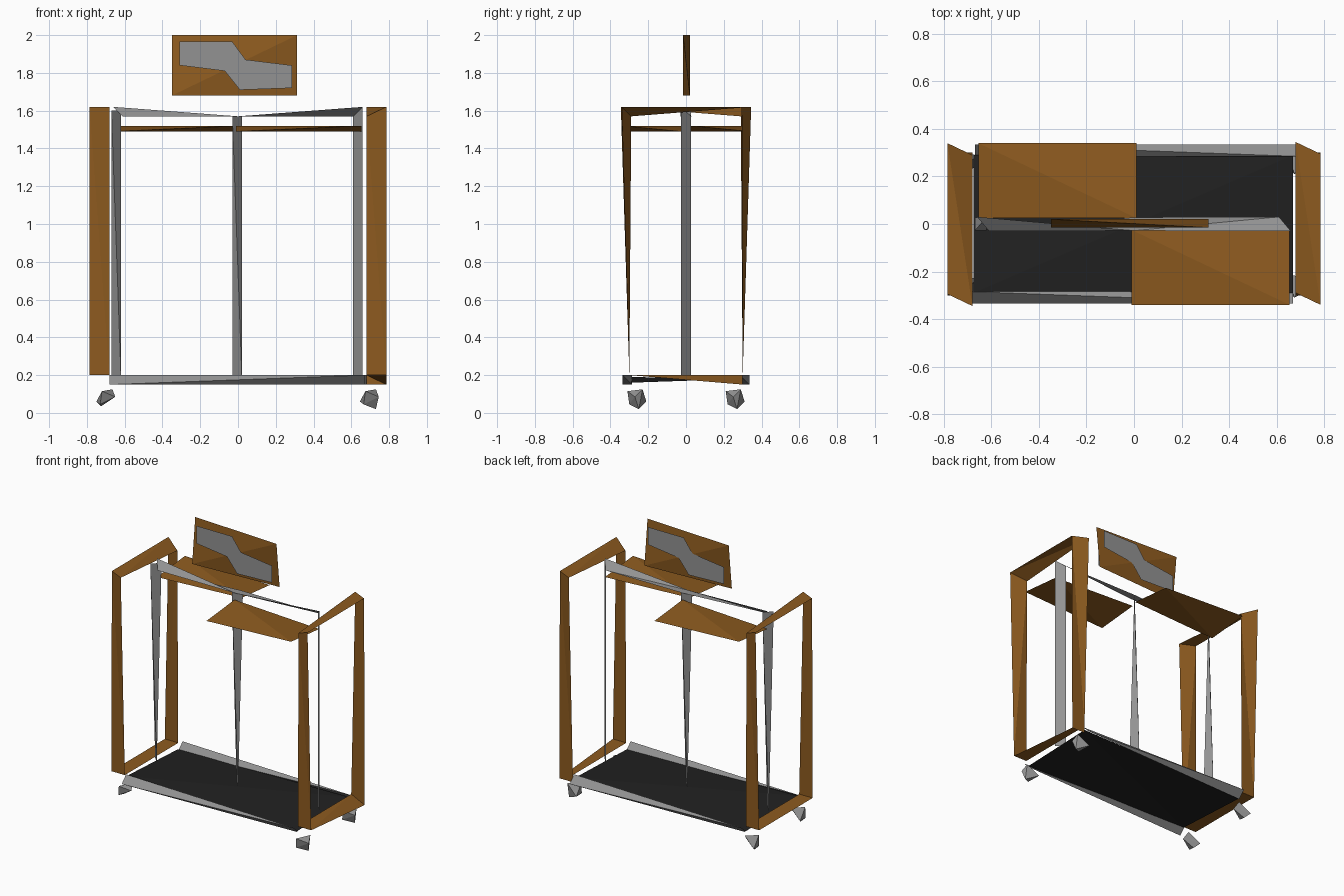
import bpy, bmesh

if "Cube" in bpy.data.objects:
    bpy.data.objects.remove(bpy.data.objects["Cube"])


def material(name, rgb):
    m = bpy.data.materials.new(name)
    m.diffuse_color = (*rgb, 1)
    m.use_nodes = True
    m.node_tree.nodes["Principled BSDF"].inputs["Base Color"].default_value = m.diffuse_color
    return m


WOOD = material("warm wood", (0.27, 0.105, 0.014))
STEEL = material("grey steel", (0.29, 0.29, 0.29))
BLACK = material("black board", (0.015, 0.015, 0.015))


def build(name, pts, faces, mat):
    me = bpy.data.meshes.new(name)
    me.from_pydata(pts, [], faces)
    me.materials.append(mat)
    ob = bpy.data.objects.new(name, me)
    bpy.context.collection.objects.link(ob)
    return ob


def wedge(name, a, b, c, d, mat):
    """Four-sided sliver whose end edges a-b and c-d are turned against each other."""
    bm = bmesh.new()
    v = [bm.verts.new(p) for p in (a, b, c, d)]
    for f in ((0, 1, 2), (0, 1, 3), (0, 2, 3), (1, 2, 3)):
        bm.faces.new([v[i] for i in f])
    bmesh.ops.recalc_face_normals(bm, faces=bm.faces)
    ob = build(name, [], [], mat)
    bm.to_mesh(ob.data)
    bm.free()
    return ob


def hull(name, pts, mat):
    bm = bmesh.new()
    for p in pts:
        bm.verts.new(p)
    bmesh.ops.convex_hull(bm, input=bm.verts)
    ob = build(name, [], [], mat)
    bm.to_mesh(ob.data)
    bm.free()


# Wooden side frames: s = 1 right, s = -1 left (half turn)
for s, side, low in ((1, "right", 0.15), (-1, "left", 0.20)):
    pts = [(0.68, -0.29, 1.57), (0.785, -0.34, 1.62),    # top, near end
           (0.68, 0.345, 1.62), (0.785, 0.295, 1.62),    # top, far end
           (0.68, -0.30, 0.20), (0.785, -0.30, 0.20),    # bottom, near end
           (0.68, 0.30, 0.20), (0.785, 0.30, low),       # bottom, far end
           (0.68, 0.30, low)]
    pts = [(s * x, s * y, z) for x, y, z in pts]
    faces = [(0, 1, 2), (1, 3, 2),       # top rail
             (0, 4, 5), (0, 5, 1),       # near upright
             (2, 3, 6), (3, 7, 6),       # far upright
             (4, 6, 5), (5, 6, 7)]       # bottom rail
    if s > 0:
        faces.append((6, 7, 8))
    build(side + "_side_frame", pts, faces, WOOD)

    # Long base rails, front and back
    wedge(side + "_base_rail",
          (-s * 0.68, -s * 0.335, 0.15), (-s * 0.68, -s * 0.285, 0.20),
          (s * 0.67, -s * 0.335, 0.20), (s * 0.67, -s * 0.285, 0.15), STEEL)

    # Half of the hanging rail
    build(side + "_hanging_rail",
          [(s * 0.66, -s * 0.03, 1.62), (s * 0.61, s * 0.03, 1.57),
           (0, -0.028, 1.57), (0, 0.028, 1.57)],
          [(0, 1, 2), (1, 3, 2)] if s > 0 else
          [(0, 1, 2), (1, 2, 3)], STEEL)

    # Shelf, right one in front and left one behind
    wedge(side + "_shelf",
          (-s * 0.01, -s * 0.34, 1.49), (s * 0.655, -s * 0.025, 1.49),
          (s * 0.655, -s * 0.34, 1.52), (-s * 0.01, -s * 0.025, 1.52), WOOD)

# Tapering uprights at the left and the middle
for name, x, top in (("left_post", -0.645, 1.60), ("middle_post", -0.005, 1.57)):
    wedge(name, (x - 0.025, -0.027, top), (x + 0.025, 0.027, top),
          (x - 0.025, 0.027, 0.20), (x + 0.025, -0.027, 0.20), STEEL)

# Flat upright at the right
build("right_post", [(0.61, 0.027, 1.57), (0.66, -0.027, 1.62),
                     (0.66, -0.027, 0.20), (0.61, 0.027, 0.20)],
      [(0, 1, 2, 3)], STEEL)

# Base board
build("base_board", [(-0.675, -0.29, 0.19), (0.67, -0.29, 0.16),
                     (0.67, 0.29, 0.18), (-0.675, 0.29, 0.16)],
      [(0, 1, 2), (0, 2, 3)], BLACK)

# Sign panel above the rail
wedge("sign_panel", (-0.35, -0.015, 1.68), (0.313, -0.015, 2.0),
      (0.313, 0.02, 1.68), (-0.35, 0.02, 2.0), WOOD)

# Angular steel plate on each face of the panel
outline = [(-0.31, 1.84), (-0.31, 1.965), (-0.03, 1.965), (0.04, 1.87),
           (0.285, 1.84), (0.285, 1.72), (0.01, 1.71), (-0.07, 1.81)]
for name, front in (("front_plate", True), ("back_plate", False)):
    pts = [(x, -0.024, z) if front else (-0.03 - x, 0.026, z) for x, z in outline]
    build(name, pts, [(7, 6, 5, 4, 3, 2, 1, 0)], STEEL)

# Faceted feet
for sx, xn in ((-1, "left"), (1, "right")):
    for sy, yn in ((-1, "front"), (1, "back")):
        cx, cy = (-0.70 if sx < 0 else 0.695), 0.26 * sy
        low = 0.035 if sx < 0 else 0.02
        hull(yn + "_" + xn + "_foot",
             [(cx - 0.02, cy - 0.05, 0.115), (cx + 0.035, cy + 0.03, 0.125),
              (cx + 0.05, cy - 0.01, 0.085), (cx - 0.05, cy + 0.05, 0.06),
              (cx + 0.005 + 0.03 * sx, cy + 0.01, low),
              (cx - 0.03, cy - 0.04, 0.045)], STEEL)
